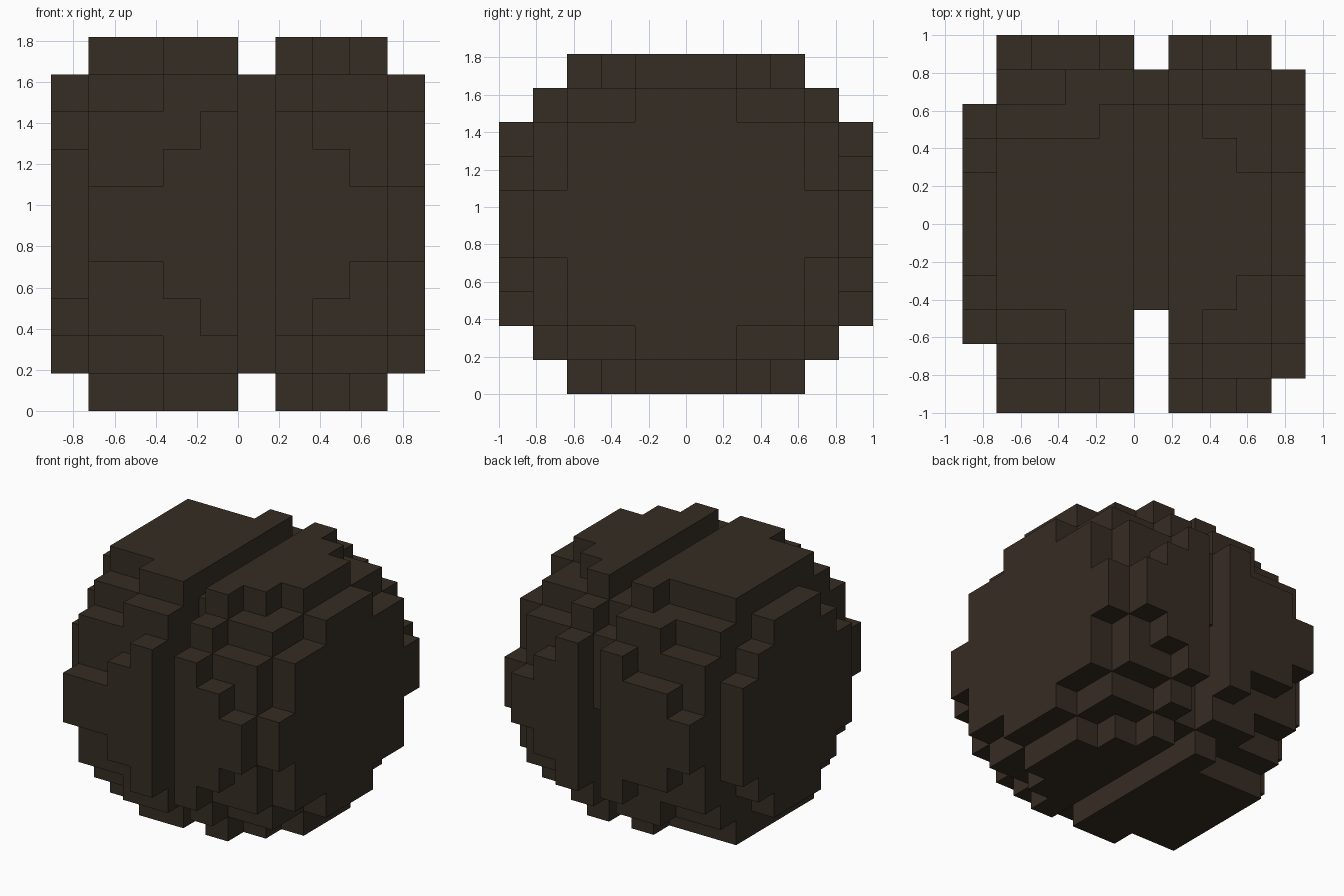
import bpy, bmesh, math
from mathutils import Vector

cube = bpy.data.objects.get("Cube")
if cube:
    bpy.data.objects.remove(cube, do_unlink=True)

S = 2 / 11  # edge of one block

mat = bpy.data.materials.new("dark_brown")
mat.use_nodes = True
COLOR = (0.037, 0.026, 0.017, 1)
mat.diffuse_color = COLOR
bsdf = mat.node_tree.nodes["Principled BSDF"]
bsdf.inputs["Base Color"].default_value = COLOR
bsdf.inputs["Roughness"].default_value = 0.9


def block_hull(name, cells):
    """Skin a set of (x, y, z) block indices with outer faces only."""
    bm = bmesh.new()
    for cell in cells:
        for axis in range(3):
            for side in (0, 1):
                near = list(cell)
                near[axis] += 1 if side else -1
                if tuple(near) in cells:
                    continue
                u, v = (axis + 1) % 3, (axis + 2) % 3
                ring = [(0, 0), (1, 0), (1, 1), (0, 1)]
                verts = []
                for a, b in (ring if side else ring[::-1]):
                    p = Vector(cell)
                    p[axis] += side
                    p[u] += a
                    p[v] += b
                    # y blocks are centred on zero, z starts on the ground
                    verts.append(bm.verts.new((p.x * S, (p.y - 0.5) * S, (p.z + 5) * S)))
                bm.faces.new(verts)
    bmesh.ops.remove_doubles(bm, verts=bm.verts, dist=S * 0.01)
    # merge flat regions into single faces
    bmesh.ops.dissolve_limit(bm, angle_limit=math.radians(1),
                             verts=bm.verts, edges=bm.edges)
    mesh = bpy.data.meshes.new(name)
    bm.to_mesh(mesh)
    bm.free()
    mesh.materials.append(mat)
    obj = bpy.data.objects.new(name, mesh)
    bpy.context.collection.objects.link(obj)
    return obj


def stepped_half(slices):
    """Slices: x index -> (front, back) reach in y for each layer away from mid height."""
    cells = set()
    for x, (front, back) in slices.items():
        for level, (f, b) in enumerate(zip(front, back)):
            for y in range(-f, b + 1):
                cells.add((x, y, level))
                cells.add((x, y, -1 - level))
    return cells


def even(*reach):
    return reach, reach


# Wide half of the ball
block_hull("left_lobe", stepped_half({
    -5: even(3, 3, 2, 1),
    -4: even(5, 4, 4, 3, 2),
    -3: ((5, 4, 4, 3, 2), (5, 5, 4, 3, 2)),
    -2: ((5, 5, 4, 4, 3), (5, 5, 4, 4, 2)),
    -1: even(5, 5, 5, 4, 3),
}))

# Narrow half of the ball
block_hull("right_lobe", stepped_half({
    1: even(5, 5, 5, 4, 3),
    2: even(5, 5, 4, 3, 2),
    3: even(5, 4, 4, 3, 1),
    4: even(4, 3, 3, 1),
}))

# Recessed core joining the halves, set deep at the front
core = {(0, y, z) for z in range(-4, 4) for y in range(-2, 4)}
core |= {(0, 4, z) for z in range(0, 3)}
block_hull("groove_core", core)
